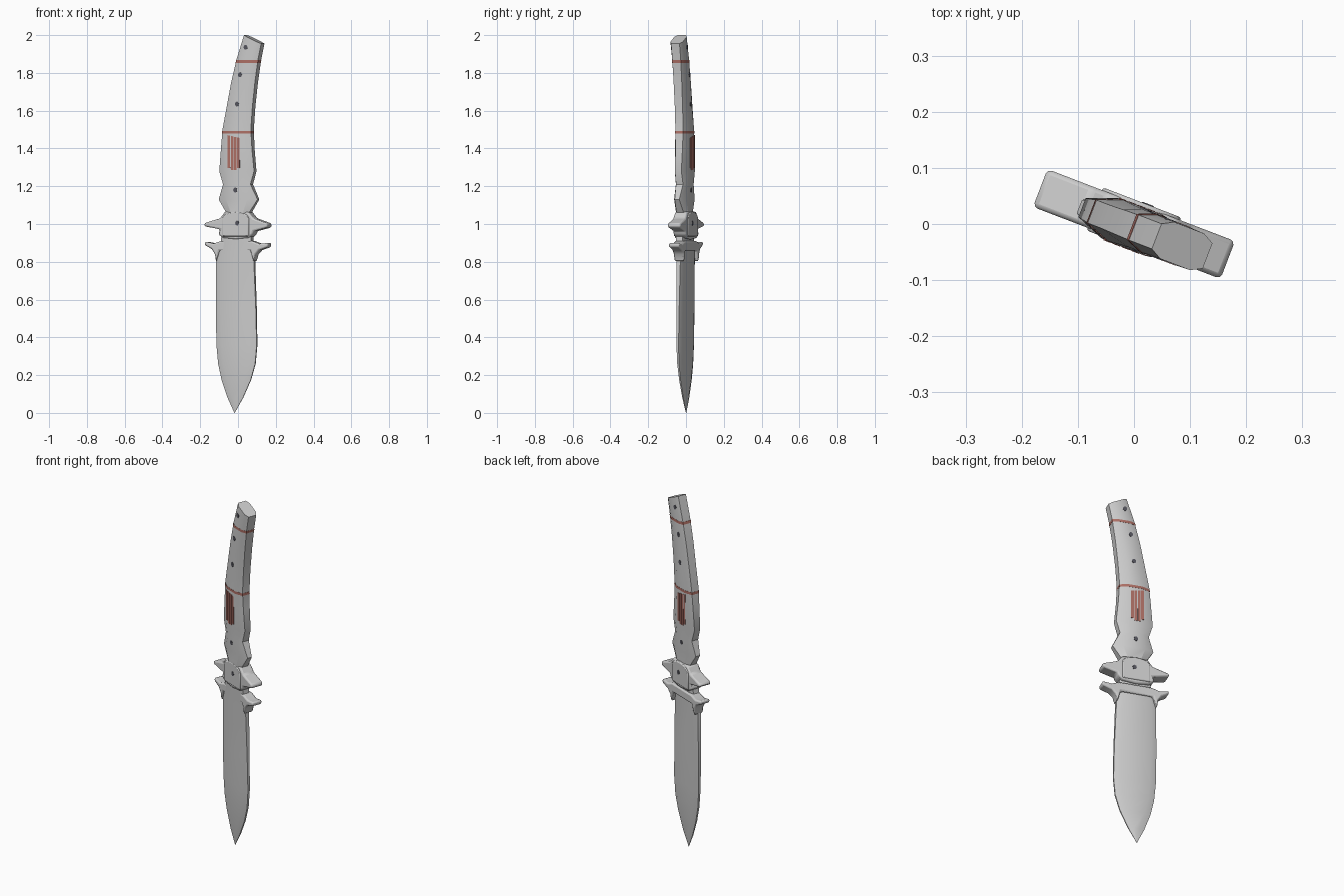
import bpy, bmesh, math
from mathutils import Matrix, Vector

if "Cube" in bpy.data.objects:
    bpy.data.objects.remove(bpy.data.objects["Cube"])

TURN = Matrix.Rotation(math.radians(-21), 4, 'Z')
COS = math.cos(math.radians(21))
V0 = -0.006          # slight offset of the whole knife towards the front


def material(name, rgb):
    m = bpy.data.materials.new(name)
    m.diffuse_color = (*rgb, 1)
    m.use_nodes = True
    m.node_tree.nodes["Principled BSDF"].inputs["Base Color"].default_value = m.diffuse_color
    return m


RED = material("faded_red", (0.42, 0.16, 0.13))
DARK = material("dark_steel", (0.09, 0.09, 0.11))


def finish(name, bm, mat=None, angle=25, bevel=0):
    bmesh.ops.recalc_face_normals(bm, faces=bm.faces)
    me = bpy.data.meshes.new(name)
    bm.to_mesh(me)
    bm.free()
    me.transform(TURN)
    ob = bpy.data.objects.new(name, me)
    bpy.context.collection.objects.link(ob)
    if mat:
        me.materials.append(mat)
    if bevel:
        mod = ob.modifiers.new("Bevel", 'BEVEL')
        mod.width, mod.segments = bevel, 2
    bpy.ops.object.select_all(action='DESELECT')
    bpy.context.view_layer.objects.active = ob
    ob.select_set(True)
    bpy.ops.object.shade_smooth_by_angle(angle=math.radians(angle))
    return ob


def loft(name, stations, mat=None, grow=0.0, angle=25):
    """Eight-sided sections: z, left x, right x, bevel width, half thickness, edge half thickness, right-side drop."""
    bm = bmesh.new()
    rings = []
    for z, l, r, b, t, e, drop in stations:
        l = (l + 0.36 * e) / COS - grow
        r = (r - 0.36 * e) / COS + grow
        t, e = t + grow, e + grow
        b = min(b, (r - l) * 0.45)
        pts = [(l, -e), (l + b, -t), (r - b, -t), (r, -e),
               (r, e), (r - b, t), (l + b, t), (l, e)]
        rings.append([bm.verts.new((u, v + V0, z - drop * (u - l) / max(r - l, 1e-4)))
                      for u, v in pts])
    for a, c in zip(rings, rings[1:]):
        for i in range(8):
            j = (i + 1) % 8
            bm.faces.new((a[i], a[j], c[j], c[i]))
    bm.faces.new(rings[0])
    bm.faces.new(rings[-1])
    bmesh.ops.remove_doubles(bm, verts=bm.verts, dist=0.0002)
    return finish(name, bm, mat, angle)


def plate(name, outline, half, mat=None, bevel=0.0, centre=0.0):
    """Extrude a front-view outline of (x, z) points through the thickness."""
    bm = bmesh.new()
    f = bm.faces.new([bm.verts.new((x, centre - half, z)) for x, z in outline])
    ext = bmesh.ops.extrude_face_region(bm, geom=[f])['geom']
    bmesh.ops.translate(bm, vec=(0, 2 * half, 0),
                        verts=[g for g in ext if isinstance(g, bmesh.types.BMVert)])
    return finish(name, bm, mat, 30, bevel)


def sample(rows, z):
    for a, b in zip(rows, rows[1:]):
        if a[0] <= z <= b[0]:
            k = (z - a[0]) / (b[0] - a[0])
            return [p + (q - p) * k for p, q in zip(a, b)]


# Blade
loft("blade", [
    (0.00, -0.017, -0.015, 0.001, 0.001, 0.0005, 0),
    (0.08, -0.053, 0.030, 0.03, 0.010, 0.003, 0),
    (0.175, -0.085, 0.072, 0.035, 0.014, 0.004, 0),
    (0.26, -0.103, 0.096, 0.035, 0.017, 0.005, 0),
    (0.36, -0.112, 0.105, 0.035, 0.018, 0.006, 0),
    (0.55, -0.115, 0.102, 0.032, 0.019, 0.008, 0),
    (0.82, -0.113, 0.093, 0.028, 0.021, 0.011, 0),
    (0.90, -0.090, 0.085, 0.028, 0.026, 0.018, 0),
    (0.98, -0.080, 0.080, 0.028, 0.028, 0.020, 0)])

# Handle, curving towards +x at the butt
HANDLE = [
    (0.98, -0.060, 0.065, 0.03, 0.034, 0.020, 0),
    (1.06, -0.060, 0.075, 0.03, 0.034, 0.020, 0),
    (1.13, -0.100, 0.115, 0.05, 0.035, 0.013, 0),
    (1.21, -0.077, 0.082, 0.04, 0.036, 0.020, 0),
    (1.28, -0.097, 0.100, 0.05, 0.038, 0.018, 0),
    (1.40, -0.088, 0.090, 0.045, 0.039, 0.020, 0),
    (1.50, -0.080, 0.086, 0.045, 0.039, 0.022, 0),
    (1.62, -0.058, 0.094, 0.045, 0.037, 0.022, 0),
    (1.75, -0.034, 0.108, 0.035, 0.036, 0.023, 0),
    (1.87, -0.006, 0.125, 0.030, 0.036, 0.024, 0),
    (2.00, 0.034, 0.142, 0.020, 0.035, 0.024, 0.045)]
loft("handle", HANDLE)

# Red rings around the handle
for i, z in enumerate((1.485, 1.86)):
    loft(f"red_ring_{i}", [sample(HANDLE, z - 0.007), sample(HANDLE, z + 0.007)], RED, 0.0008)

# Upper guard with pointed arms
plate("upper_guard", [(-0.064, 1.065), (-0.09, 1.03), (-0.179, 1.005), (-0.179, 0.988),
                      (-0.09, 0.972), (-0.10, 0.945), (-0.07, 0.925), (0, 0.918),
                      (0.07, 0.925), (0.095, 0.945), (0.10, 0.962), (0.179, 0.982),
                      (0.179, 1.003), (0.10, 1.03), (0.07, 1.065)], 0.036, None, 0.009)

# Lower guard flaring out of the blade
plate("lower_guard", [(-0.085, 0.91), (-0.13, 0.897), (-0.179, 0.907), (-0.179, 0.888),
                      (-0.14, 0.868), (-0.122, 0.84), (-0.116, 0.80), (-0.095, 0.86),
                      (0.08, 0.86), (0.097, 0.80), (0.108, 0.84), (0.13, 0.862),
                      (0.179, 0.878), (0.179, 0.9), (0.13, 0.895), (0.09, 0.91)], 0.03, None, 0.008)

# Domed collar over the guard centre
plate("guard_collar", [(-0.075, 0.935), (0.075, 0.935), (0.075, 1.03)] +
      [(0.075 * math.cos(a), 1.03 + 0.035 * math.sin(a))
       for a in [math.pi * k / 8 for k in range(1, 8)]] + [(-0.075, 1.03)], 0.041, None, 0.005)

# Red grip pads and dark rivets, on both faces
RIVETS = [(0.055, 1.935), (0.025, 1.79), (0.01, 1.635), (0.0, 1.18), (0.01, 1.005)]
for side, s in (("front", -1), ("back", 1)):
    for k in range(4):
        x = -0.041 + 0.018 * k
        lo = 1.285 + (0.012 if k in (0, 3) else 0)
        plate(f"grip_rib_{side}_{k}", [(x, lo), (x + 0.014, lo), (x + 0.014, 1.468 - 0.004 * k),
                                       (x, 1.47 - 0.004 * k)],
              0.002, RED, 0, V0 + s * 0.0385)
    for k, (x, z) in enumerate(RIVETS):
        t = 0.041 if z < 1.1 else sample(HANDLE, z)[4]
        c = s * t + (0 if z < 1.1 else V0)
        plate(f"rivet_{side}_{k}",
              [(x / COS + 0.011 * math.cos(a), z + 0.013 * math.sin(a))
               for a in [math.tau * i / 10 for i in range(10)]], 0.0015, DARK, 0, c)
